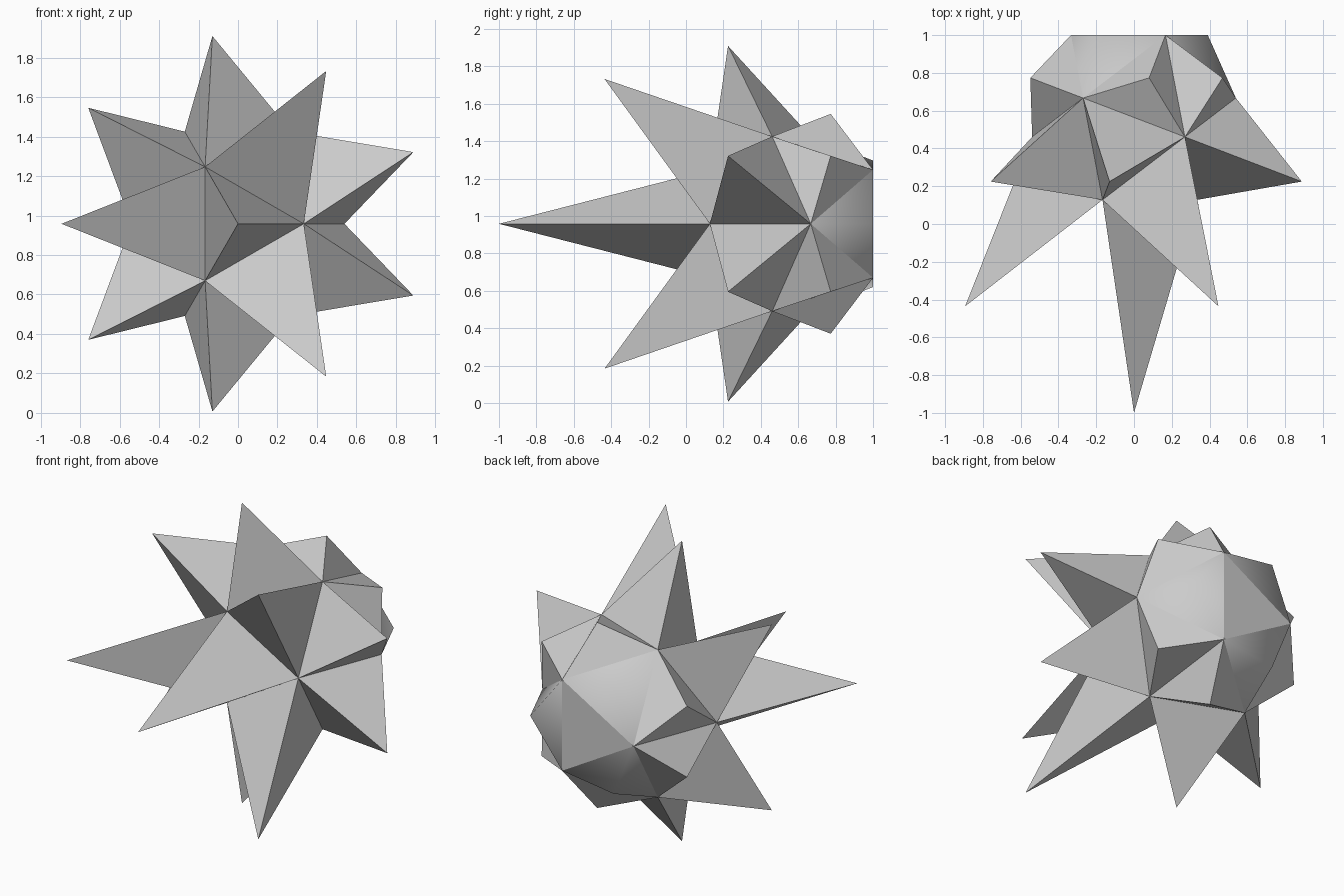
import bpy
import bmesh
from mathutils import Matrix, Vector

cube = bpy.data.objects.get("Cube")
if cube:
    bpy.data.objects.remove(cube, do_unlink=True)

# One plain grey material
grey = bpy.data.materials.new("plain grey")
grey.use_nodes = True
colour = (0.6, 0.6, 0.6, 1)
grey.diffuse_color = colour
grey.node_tree.nodes["Principled BSDF"].inputs["Base Color"].default_value = colour

CORE_RADIUS = 0.549
CENTRE = Vector((0, 0.564, 0.958))

# Twenty-sided core, turned so one face looks forward with a corner to +x
bm = bmesh.new()
bmesh.ops.create_icosphere(bm, subdivisions=1, radius=CORE_RADIUS)
bm.faces.ensure_lookup_table()
bm.normal_update()
first = bm.faces[0]
middle = first.calc_center_median()
x_axis = (first.verts[0].co - middle).normalized()
y_axis = -middle.normalized()
turn = Matrix((x_axis, y_axis, x_axis.cross(y_axis))).to_4x4()
bmesh.ops.transform(bm, matrix=turn, verts=bm.verts)
bm.normal_update()
inradius = middle.length

# Spike tip distance from the core centre, by how far back the face looks
TIP_DISTANCE = (
    (-0.9, 1.564),
    (-0.5, 1.341),
    (0.0, 1.018),
    (0.5, 0.629),
    (0.9, inradius / 0.745),
)


def tip_distance(facing):
    for limit, distance in TIP_DISTANCE:
        if facing < limit:
            return distance
    return inradius


# Raise a three-sided spike on each face; the rear face stays flat
for face in list(bm.faces):
    facing = face.normal.y
    height = tip_distance(facing) - inradius
    if height < 0.01:
        continue
    spike = bmesh.ops.poke(bm, faces=[face], offset=height)["faces"]
    # The low rear spikes are softly shaded, sharp only around their base
    for side in spike:
        side.smooth = 0.5 < facing < 0.9

tips = {v for v in bm.verts if len(v.link_edges) == 3}
for edge in bm.edges:
    edge.smooth = any(v in tips for v in edge.verts)

bmesh.ops.translate(bm, vec=CENTRE, verts=bm.verts)
bm.normal_update()

mesh = bpy.data.meshes.new("spiked_star")
bm.to_mesh(mesh)
bm.free()
mesh.materials.append(grey)
star = bpy.data.objects.new("spiked_star", mesh)
bpy.context.collection.objects.link(star)
